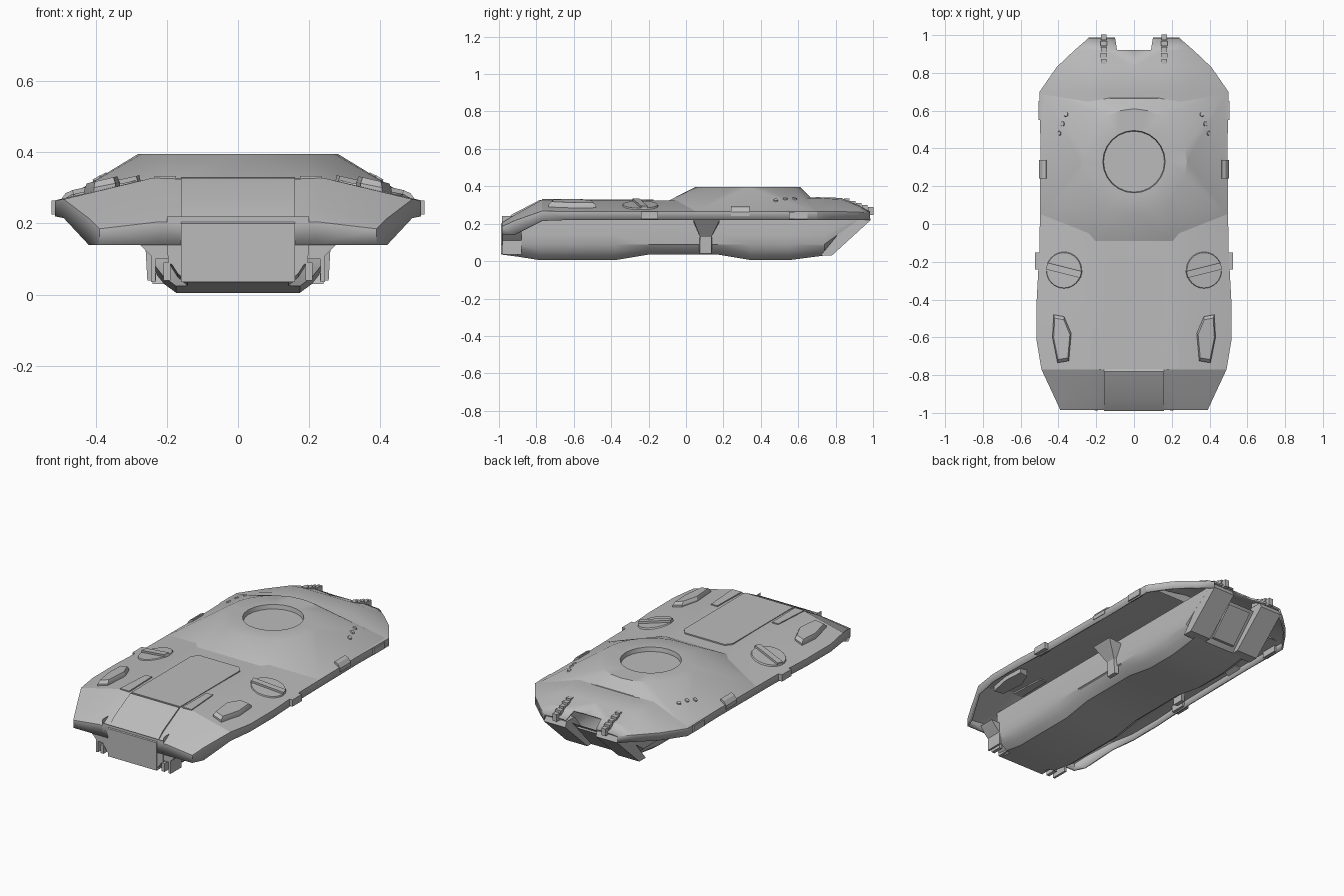
import bpy, bmesh
from math import sin, cos, pi, radians
from mathutils import Matrix, Vector
from mathutils.bvhtree import BVHTree

if "Cube" in bpy.data.objects:
    bpy.data.objects.remove(bpy.data.objects["Cube"])

grey = bpy.data.materials.new("hull_grey")
grey.use_nodes = True
tone = (0.5, 0.5, 0.5, 1)
grey.diffuse_color = tone
grey.node_tree.nodes["Principled BSDF"].inputs["Base Color"].default_value = tone


def finish(name, bm, mirror=True, wall=0):
    """Turn a bmesh into a shaded object, mirrored left to right."""
    mesh = bpy.data.meshes.new(name)
    bm.to_mesh(mesh)
    bm.free()
    mesh.materials.append(grey)
    ob = bpy.data.objects.new(name, mesh)
    bpy.context.collection.objects.link(ob)
    bpy.ops.object.select_all(action="DESELECT")
    ob.select_set(True)
    bpy.context.view_layer.objects.active = ob
    bpy.ops.object.shade_smooth_by_angle(angle=radians(25))
    if mirror:
        ob.modifiers.new("Mirror", "MIRROR")
    if wall:
        solid = ob.modifiers.new("Wall", "SOLIDIFY")
        solid.thickness = wall
        solid.offset = -1
    return ob


def loft(name, rows, wall=0):
    """Skin rows of points that run along the vehicle."""
    bm = bmesh.new()
    grid = [[bm.verts.new(p) for p in row] for row in rows]
    for a, b in zip(grid, grid[1:]):
        for j in range(len(a) - 1):
            bm.faces.new((a[j], a[j + 1], b[j + 1], b[j]))
    bmesh.ops.remove_doubles(bm, verts=bm.verts, dist=0.0001)
    bmesh.ops.dissolve_degenerate(bm, edges=bm.edges, dist=0.0001)
    return finish(name, bm, wall=wall)


def hull_mesh(points):
    bm = bmesh.new()
    for p in points:
        bm.verts.new(p)
    bmesh.ops.convex_hull(bm, input=bm.verts)
    bmesh.ops.dissolve_limit(bm, angle_limit=radians(1), verts=bm.verts, edges=bm.edges)
    bmesh.ops.recalc_face_normals(bm, faces=bm.faces)
    return bm


def hull(name, points, mirror=True):
    return finish(name, hull_mesh(points), mirror)


def block(name, xs, ys, zs, mirror=True):
    return hull(name, [(x, y, z) for x in xs for y in ys for z in zs], mirror)


def disc(name, centre, normal, radius, height, sides=32, top=1.0):
    bm = bmesh.new()
    turn = Vector(normal).to_track_quat("Z", "Y").to_matrix().to_4x4()
    bmesh.ops.create_cone(bm, cap_ends=True, segments=sides, radius1=radius,
                          radius2=radius * top, depth=height,
                          matrix=Matrix.Translation(centre) @ turn)
    return finish(name, bm)


# Upper shell: y, centre z, shoulder x and z, lip x, lip top and bottom, inner edge x
stations = [
    (-.985, .14, .22, .14, .39, .14, .14, 0),
    (-.985, .2, .22, .205, .39, .185, .14, 0),
    (-.92, .245, .225, .245, .42, .215, .14, 0),
    (-.77, .325, .24, .328, .49, .268, .215, 0),
    (-.62, .326, .24, .328, .515, .265, .22, 0),
    (-.4, .326, .24, .328, .515, .265, .22, 0),
    (-.12, .322, .24, .324, .5, .265, .22, 0),
    (.4, .322, .24, .324, .495, .265, .22, 0),
    (.7, .342, .24, .338, .5, .265, .22, 0),
    (.83, .338, .24, .33, .41, .265, .22, 0),
    (.92, .3, .24, .295, .315, .262, .22, 0),
    (.921, .3, .24, .295, .314, .262, .22, .09),
    (.985, .265, .235, .26, .24, .258, .22, .1),
]
loft("upper_shell", [
    [(e, y, zc), (.16, y, zc), (sx, y, sz), (lx, y, lt), (lx, y, lb)]
    for y, zc, sx, sz, lx, lt, lb, e in stations], wall=.01)

# Lower tub: y, bottom z, half width
tub = [(-.985, .22, .2), (-.985, .035, .2), (-.91, .025, .2), (-.9, .024, .245),
       (-.78, .005, .245), (-.38, .005, .245), (-.2, .035, .245), (.17, .035, .245),
       (.35, .005, .245), (.55, .005, .245), (.74, .03, .245), (.92, .22, .245)]


def tub_row(y, low, half):
    section = [(1, .24), (1, .14), (.98, .09), (.93, .05), (.85, .025), (.71, 0), (0, 0)]
    if low > .2:
        return [(half * f, y, .24 if i == 0 else low) for i, (f, z) in enumerate(section)]
    return [(half * f, y, max(low, low + z if z < .06 else z)) for f, z in section]


loft("lower_tub", [tub_row(*t) for t in tub])

# Rear cheeks either side of the recessed door
hull("rear_cheek", [(x, y, z) for x in (.1, .24) for y, z in
                    ((.72, .03), (.78, .03), (.988, .22), (.975, .25), (.9, .25))])
hull("rear_door_panel", [(x, y, z) for x in (-.075, .075) for y, z in
                         ((.765, .05), (.78, .05), (.92, .2), (.9, .2))], False)

# Nose: bulging centre plate, sponson fillets and towing brackets
hull("nose_plate", [(x, y, z) for x in (-.16, .16) for y, z in
                    ((-.99, .035), (-.99, .2), (-.93, .25), (-.78, .328),
                     (-.9, .035), (-.7, .3))], False)
hull("nose_fillet", [(x, y, z) for y in (-.98, -.88) for x, z in
                     ((.15, .17), (.3, .17), (.275, .14), (.25, .115), (.235, .1), (.15, .1))])
block("tow_bracket", (.232, .245), (-.98, -.88), (.035, .11))
block("tow_hook", (.19, .21), (-.988, -.92), (.04, .09))

# Turret base: faceted cone with a sunken ring
centre_y, ring_z, count = .33, .396, 24
ring = [(.28 * cos(2 * pi * i / count), centre_y + .28 * sin(2 * pi * i / count), ring_z)
        for i in range(count)]
foot = [(s * x, y, z) for s in (1, -1) for x, y, z in
        ((.2, -.09, .325), (.495, .05, .265), (.495, .4, .265),
         (.49, .69, .265), (.12, .665, .343))]
bm = hull_mesh(ring + foot)
bmesh.ops.delete(bm, geom=[f for f in bm.faces if f.normal.z < 0], context="FACES")
cap = max(bm.faces, key=lambda f: f.calc_center_median().z)
bmesh.ops.inset_region(bm, faces=[cap], thickness=.115)
bmesh.ops.inset_region(bm, faces=[cap], thickness=.004)
for v in cap.verts:
    v.co.z -= .025
tree = BVHTree.FromBMesh(bm)
finish("turret_base", bm, False)

# Row of three smoke ports on each flank
for x, y in ((.36, .58), (.378, .53), (.396, .48)):
    spot, normal, _, _ = tree.ray_cast(Vector((x, y, 1)), Vector((0, 0, -1)))
    if spot:
        disc("smoke_port", spot, normal, .014, .012, 12, .8)

# Round crew hatches with a periscope bar, lying on the sloping deck
slope = Vector((.22, 0, 1)).normalized()
disc("crew_hatch", (.37, -.245, .296), slope, .1, .014, 32, .93)
along = Vector((.18, .045, -.04)).normalized()
across = slope.cross(along).normalized()
middle = Vector((.37, -.245, .306))
hull("periscope_bar", [middle + along * a + across * b + slope * c
                       for a in (-.095, .095) for b in (-.018, .018) for c in (-.01, .009)])

# Raised lamp pods on the front deck
pod = [(.37, -.49), (.425, -.48), (.432, -.6), (.405, -.735), (.345, -.725), (.332, -.58)]
mid = Vector((.385, -.61))
rim = []
for p in pod:
    inner = mid.lerp(Vector(p), .86)
    rim += [(p[0], p[1], .25), (p[0], p[1], .305 - .2 * (p[0] - mid.x)),
            (inner.x, inner.y, .322 - .2 * (p[0] - mid.x))]
hull("lamp_pod", rim)

# Engine cover plate and side rails
hull("engine_cover", [(x, y, z) for z in (.318, .33) for x, y in
                      ((-.16, -.77), (.16, -.77), (.16, -.21), (.13, -.175),
                       (-.13, -.175), (-.16, -.21))], False)
hull("cover_rail", [(x, y, z) for x, y in ((.175, -.77), (.235, -.77), (.22, -.55), (.18, -.55))
                    for z in (.31, .333)])

# Lamps and clasps along the lip
block("front_side_lamp", (.48, .525), (-.24, -.15), (.225, .265))
block("rear_side_lamp", (.48, .506), (.55, .65), (.225, .262))
hull("side_clasp", [(x, y, z) for y in (.24, .34) for x, z in
                    ((.46, .26), (.465, .294), (.485, .285), (.502, .262), (.502, .24))])

# Braces from tub to shell
hull("side_brace", [(.23, .07, .04), (.23, .14, .04), (.255, .075, .04), (.255, .135, .04),
                    (.26, .075, .13), (.26, .135, .13), (.23, .07, .13), (.23, .14, .13)])
hull("side_brace_head", [(x, y, z) for x, y, z in
                         ((.235, .075, .13), (.235, .135, .13), (.26, .075, .13), (.26, .135, .13),
                          (.24, .04, .21), (.24, .18, .21), (.33, .04, .22), (.33, .18, .22))])

# Segmented rear hinges
for i in range(5):
    y = .86 + .032 * i
    z = .322 - .35 * (y - .86)
    wide = .018 if i % 2 else .014
    block("rear_hinge", (.16 - wide, .16 + wide), (y - .014, y + .014), (z - .03, z + .012))
